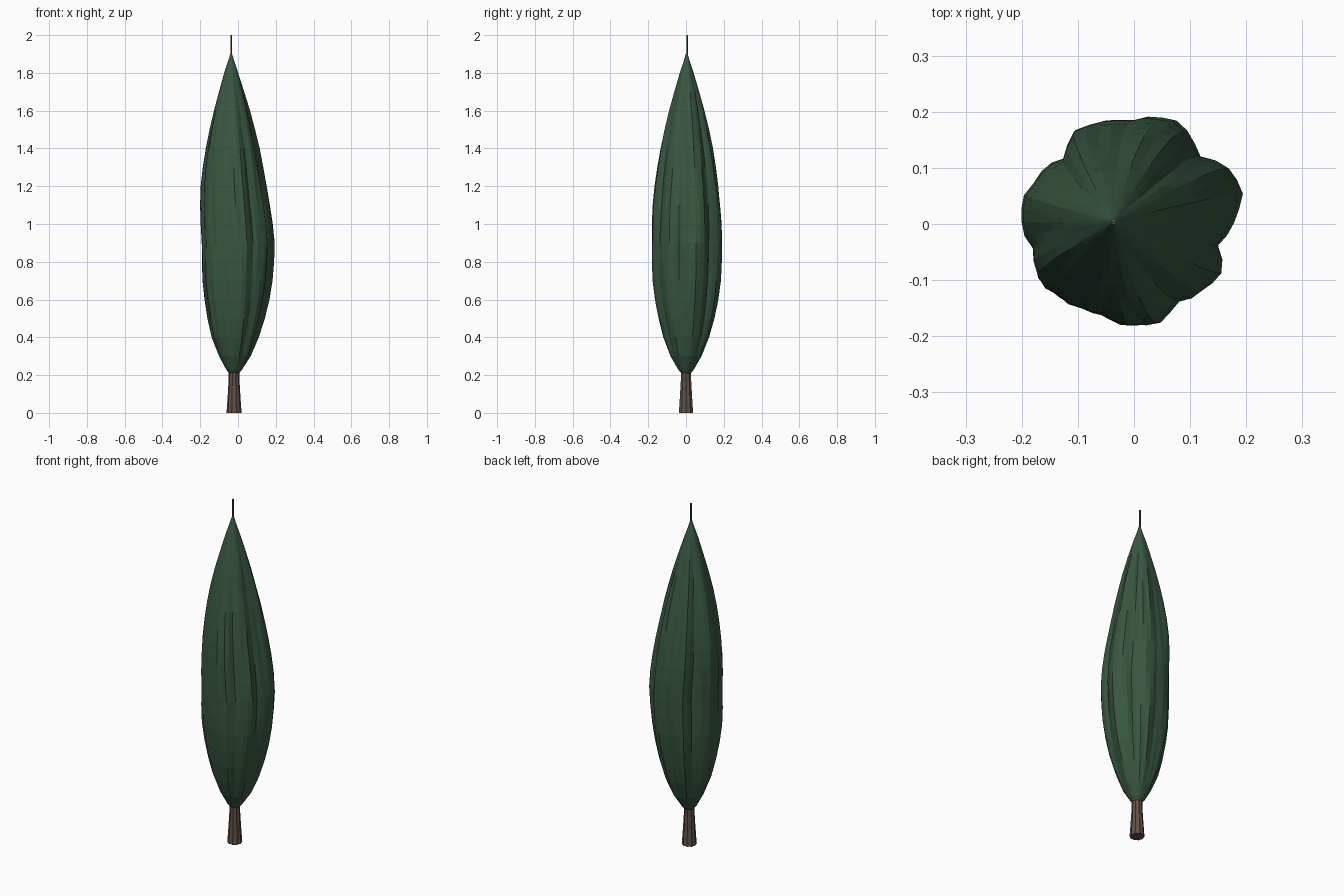
import bpy, bmesh, math, random

random.seed(4)
if "Cube" in bpy.data.objects:
    bpy.data.objects.remove(bpy.data.objects["Cube"])


def material(name, rgb):
    m = bpy.data.materials.new(name)
    m.use_nodes = True
    m.diffuse_color = (*rgb, 1)
    m.node_tree.nodes["Principled BSDF"].inputs["Base Color"].default_value = (*rgb, 1)
    return m


green = material("dark green foliage", (0.040, 0.095, 0.052))
brown = material("brown bark", (0.125, 0.082, 0.060))


def loft(name, rings, mat):
    """Skin a stack of closed rings and cap both ends."""
    bm = bmesh.new()
    loops = [[bm.verts.new(p) for p in ring] for ring in rings]
    n = len(loops[0])
    for low, high in zip(loops, loops[1:]):
        for i in range(n):
            j = (i + 1) % n
            bm.faces.new((low[i], low[j], high[j], high[i]))
    bm.faces.new(loops[0][::-1])
    bm.faces.new(loops[-1])
    mesh = bpy.data.meshes.new(name)
    bm.to_mesh(mesh)
    bm.free()
    mesh.materials.append(mat)
    obj = bpy.data.objects.new(name, mesh)
    bpy.context.collection.objects.link(obj)
    return obj


def circle(cx, cy, r, z, n, flute=0):
    pts = []
    for i in range(n):
        a = math.tau * i / n
        k = r * (1 - flute * (i % 2))
        pts.append((cx + k * math.cos(a), cy + k * math.sin(a), z))
    return pts


# Foliage: height, centre x, radius
PROFILE = [(0.205, -0.02, 0.022), (0.23, -0.02, 0.042), (0.3, -0.015, 0.082),
           (0.4, -0.012, 0.120), (0.5, -0.008, 0.146), (0.6, -0.005, 0.165),
           (0.7, -0.004, 0.178), (0.8, -0.002, 0.184), (0.9, 0, 0.186),
           (1.0, -0.006, 0.184), (1.1, -0.013, 0.178), (1.2, -0.019, 0.168),
           (1.3, -0.023, 0.154), (1.4, -0.026, 0.137), (1.5, -0.03, 0.116),
           (1.6, -0.032, 0.093), (1.7, -0.034, 0.066), (1.8, -0.036, 0.037),
           (1.86, -0.036, 0.017), (1.9, -0.036, 0.005)]
# Lobed cross-section, in steps around the crown
LOBES = [.94, 1.07, 1.04, .91, 1.04, 1.05, .97, 1.0, 1.05, .90, .99, 1.07,
         1.04, .99, 1.05, 1.0, .95, .95, .99, 1.0, .87, .93, .95, .85]
COLUMNS = 2 * len(LOBES)
phase = [random.uniform(0, math.tau) for _ in range(COLUMNS)]


def foliage_ring(z, cx, r):
    depth = min(1, r / 0.12)
    pts = []
    for i in range(COLUMNS):
        a = math.tau * i / COLUMNS
        b = i // 2
        lobe = (LOBES[b] + LOBES[(b + i % 2) % len(LOBES)]) / 2
        strand = 0.018 * math.sin(phase[i] + 7 * z)
        k = r * (1 + depth * (lobe - 1 + strand))
        pts.append((cx + k * math.cos(a), 0.004 * z / 2 + k * math.sin(a), z))
    return pts


loft("foliage", [foliage_ring(*p) for p in PROFILE], green)

# Leading shoot at the tip
loft("top_shoot", [circle(-0.036, 0.006, 0.005, z, 6) for z in (1.87, 2.0)], green)

# Fluted trunk, flared at the foot
TRUNK = [(0, 0.040), (0.04, 0.037), (0.1, 0.033), (0.17, 0.029), (0.24, 0.028)]
loft("trunk", [circle(-0.021, 0, r, z, 20, 0.1) for z, r in TRUNK], brown)
